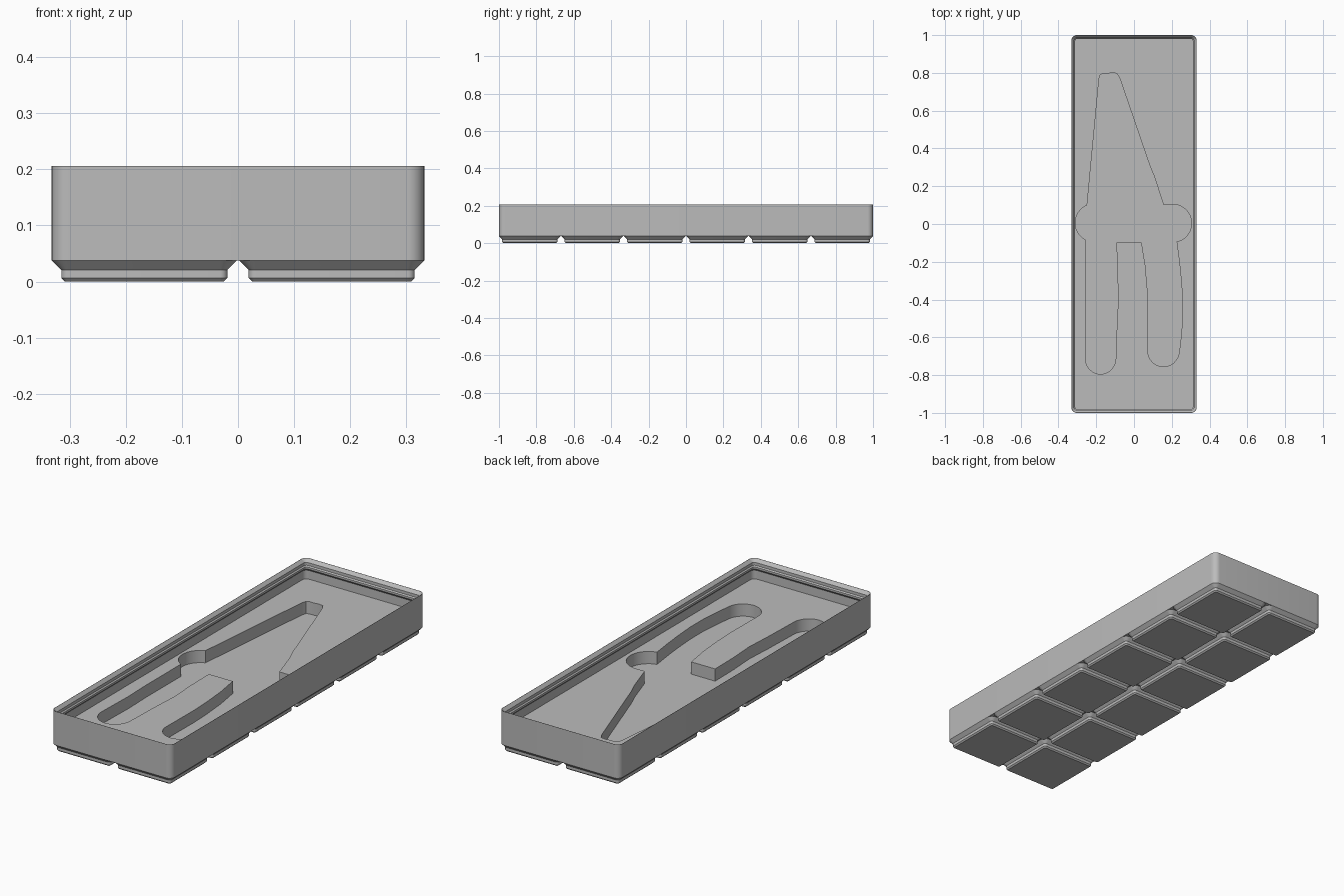
import bpy, bmesh, math
from math import cos, sin, radians

default = bpy.data.objects.get("Cube")
if default:
    bpy.data.objects.remove(default)

grey = bpy.data.materials.new("plain_grey")
grey.use_nodes = True
colour = (0.5, 0.5, 0.5, 1)
grey.diffuse_color = colour
grey.node_tree.nodes["Principled BSDF"].inputs["Base Color"].default_value = colour

MM = 2 / 251.5               # one millimetre in model units
PITCH = 42 * MM              # spacing of the feet
RADIUS = 3.75 * MM           # outer corner radius
COLS, ROWS = 2, 6
BASE, TOP, FLOOR, POCKET = 4.75 * MM, 0.206, 0.105, 0.044


def arc(cx, cy, rx, ry, start, end, steps=12):
    angles = [radians(start + (end - start) * i / steps) for i in range(steps + 1)]
    return [(cx + rx * cos(a), cy + ry * sin(a)) for a in angles]


def rounded_rect(hx, hy, r):
    points = []
    for sx, sy, start in ((1, 1, 0), (-1, 1, 90), (-1, -1, 180), (1, -1, 270)):
        points += arc(sx * (hx - r), sy * (hy - r), r, r, start, start + 90, 8)
    return points


def loft(name, loops):
    """Closed solid through a list of (outline, height) loops."""
    bm = bmesh.new()
    rings = [[bm.verts.new((x, y, z)) for x, y in pts] for pts, z in loops]
    for low, high in zip(rings, rings[1:]):
        n = len(low)
        for i in range(n):
            j = (i + 1) % n
            bm.faces.new((low[i], low[j], high[j], high[i]))
    bm.faces.new(rings[0][::-1])
    bm.faces.new(rings[-1])
    bmesh.ops.recalc_face_normals(bm, faces=bm.faces[:])
    mesh = bpy.data.meshes.new(name)
    bm.to_mesh(mesh)
    bm.free()
    mesh.materials.append(grey)
    obj = bpy.data.objects.new(name, mesh)
    bpy.context.collection.objects.link(obj)
    return obj


def inset_loops(hx, hy, profile):
    return [(rounded_rect(hx - i, hy - i, RADIUS - i), z) for i, z in profile]


def smooth(obj):
    bpy.ops.object.select_all(action="DESELECT")
    obj.select_set(True)
    bpy.context.view_layer.objects.active = obj
    bpy.ops.object.shade_smooth_by_angle(angle=radians(30))


# Tray body: outer wall, stepped stacking lip, undercut, inner floor
gap = 0.25 * MM
lip_top, lip_in, wall = 1.9 * MM, 2.6 * MM, 0.95 * MM
z1 = TOP - lip_top
z2 = z1 - 1.8 * MM
z3 = z2 - 0.7 * MM
z4 = z3 - 1.2 * MM
body = loft("tray_body", inset_loops(
    COLS * PITCH / 2 - gap, ROWS * PITCH / 2 - gap,
    [(0, BASE), (0, TOP), (0.001, TOP), (lip_top, z1), (lip_top, z2),
     (lip_in, z3), (lip_in, z4), (wall, z4 - lip_in + wall), (wall, FLOOR)]))

# Pliers-shaped pocket outline, clockwise from the jaw tip
outline = [(-.185, .77), (-.178, .79), (-.165, .797), (-.14, .797), (-.115, .8),
           (-.09, .797), (-.075, .77), (.083, .31), (.108, .25), (.155, .104)]
outline += arc(.205, .004, .1, .1, 90, -78, 20)                    # right pivot lobe
outline += [(.24, -.2), (.25, -.3), (.257, -.4), (.257, -.5), (.249, -.6)]
outline += arc(.156, -.67, .084, .085, -8, -172)                   # right handle end
outline += [(.075, -.45), (.071, -.35), (.06, -.22), (.04, -.098),
            (-.092, -.098), (-.09, -.25), (-.082, -.38), (-.09, -.52)]
outline += arc(-.177, -.71, .081, .085, 0, -180)                   # left handle end
outline += [(-.253, -.5), (-.257, -.35)]
outline += arc(-.211, .006, .1, .1, 243, 112, 16)                  # left pivot lobe
cutter = loft("pocket_cutter", [(outline[::-1], POCKET), (outline[::-1], FLOOR + 0.05)])
cutter.hide_render = True

cut = body.modifiers.new("pocket", "BOOLEAN")
cut.operation = "DIFFERENCE"
cut.solver = "EXACT"
cut.object = cutter
bpy.context.view_layer.objects.active = body
body.select_set(True)
bpy.ops.object.modifier_apply(modifier=cut.name)
bpy.data.objects.remove(cutter)
smooth(body)

# Chamfered feet in a grid under the tray
half = PITCH / 2 - gap
foot_profile = [(2.95 * MM, 0), (2.15 * MM, 0.8 * MM), (2.15 * MM, 2.6 * MM), (0, BASE)]
first = loft("foot", inset_loops(half, half, foot_profile))
smooth(first)
for col in range(COLS):
    for row in range(ROWS):
        foot = first if col == row == 0 else first.copy()
        if foot is not first:
            bpy.context.collection.objects.link(foot)
        foot.name = f"foot_{col + 1}_{row + 1}"
        foot.location = ((col - (COLS - 1) / 2) * PITCH, (row - (ROWS - 1) / 2) * PITCH, 0)
